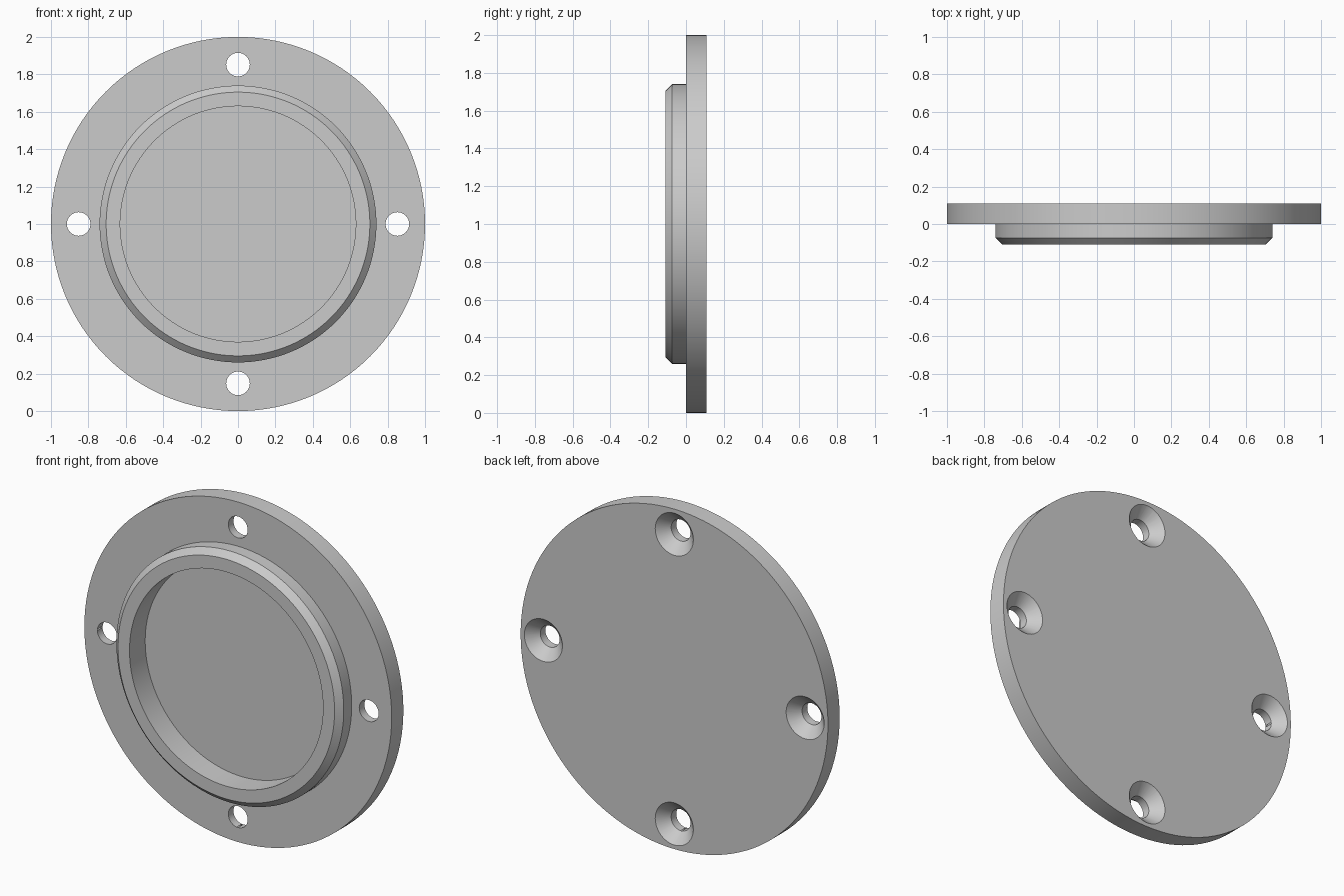
import bpy, bmesh, math
from mathutils import Matrix, Vector

cube = bpy.data.objects.get("Cube")
if cube:
    bpy.data.objects.remove(cube, do_unlink=True)

metal = bpy.data.materials.new("plain grey")
metal.use_nodes = True
grey = (0.6, 0.6, 0.6, 1)
metal.diffuse_color = grey
metal.node_tree.nodes["Principled BSDF"].inputs["Base Color"].default_value = grey

HALF = 0.109      # flange thickness, and height of the front collar
FLOOR = 0.037     # depth position of the recess floor
HOLE_R, SINK_R = 0.063, 0.124
SINK = HALF - (SINK_R - HOLE_R)


def revolve(name, profile, steps, centre):
    """Turn a (radius, y) profile about the y axis into a closed solid."""
    bm = bmesh.new()
    verts = [bm.verts.new((r, y, 0)) for r, y in profile]
    edges = [bm.edges.new(pair) for pair in zip(verts, verts[1:])]
    bmesh.ops.spin(bm, geom=verts + edges, cent=(0, 0, 0), axis=(0, 1, 0),
                   angle=math.tau, steps=steps, use_duplicate=False)
    bmesh.ops.remove_doubles(bm, verts=bm.verts, dist=1e-5)
    bmesh.ops.recalc_face_normals(bm, faces=bm.faces)
    mesh = bpy.data.meshes.new(name)
    bm.to_mesh(mesh)
    bm.free()
    mesh.materials.append(metal)
    obj = bpy.data.objects.new(name, mesh)
    obj.location = centre
    bpy.context.collection.objects.link(obj)
    return obj


# Flange with chamfered hollow collar on the front
cover = revolve("flanged_cover", [
    (0, FLOOR), (0.63, FLOOR), (0.63, -HALF), (0.705, -HALF),
    (0.74, -HALF + 0.035), (0.74, 0), (1, 0), (1, HALF), (0, HALF)],
    128, (0, 0, 1))

bpy.context.view_layer.objects.active = cover
cover.select_set(True)

# Four countersunk screw holes, opening wide at the back
for i in range(4):
    offset = Matrix.Rotation(i * math.pi / 2, 3, 'Y') @ Vector((0.852, 0, 0))
    cutter = revolve("screw_hole_cutter", [
        (0, -0.05), (HOLE_R, -0.05), (HOLE_R, SINK),
        (SINK_R + 0.02, HALF + 0.02), (0, HALF + 0.02)],
        48, offset + Vector((0, 0, 1)))
    cutter.hide_render = True
    bpy.context.view_layer.update()
    cut = cover.modifiers.new("screw_hole", 'BOOLEAN')
    cut.operation = 'DIFFERENCE'
    cut.solver = 'EXACT'
    cut.object = cutter
    bpy.ops.object.modifier_apply(modifier=cut.name)
    bpy.data.objects.remove(cutter, do_unlink=True)

bpy.ops.object.shade_smooth_by_angle(angle=math.radians(30))
